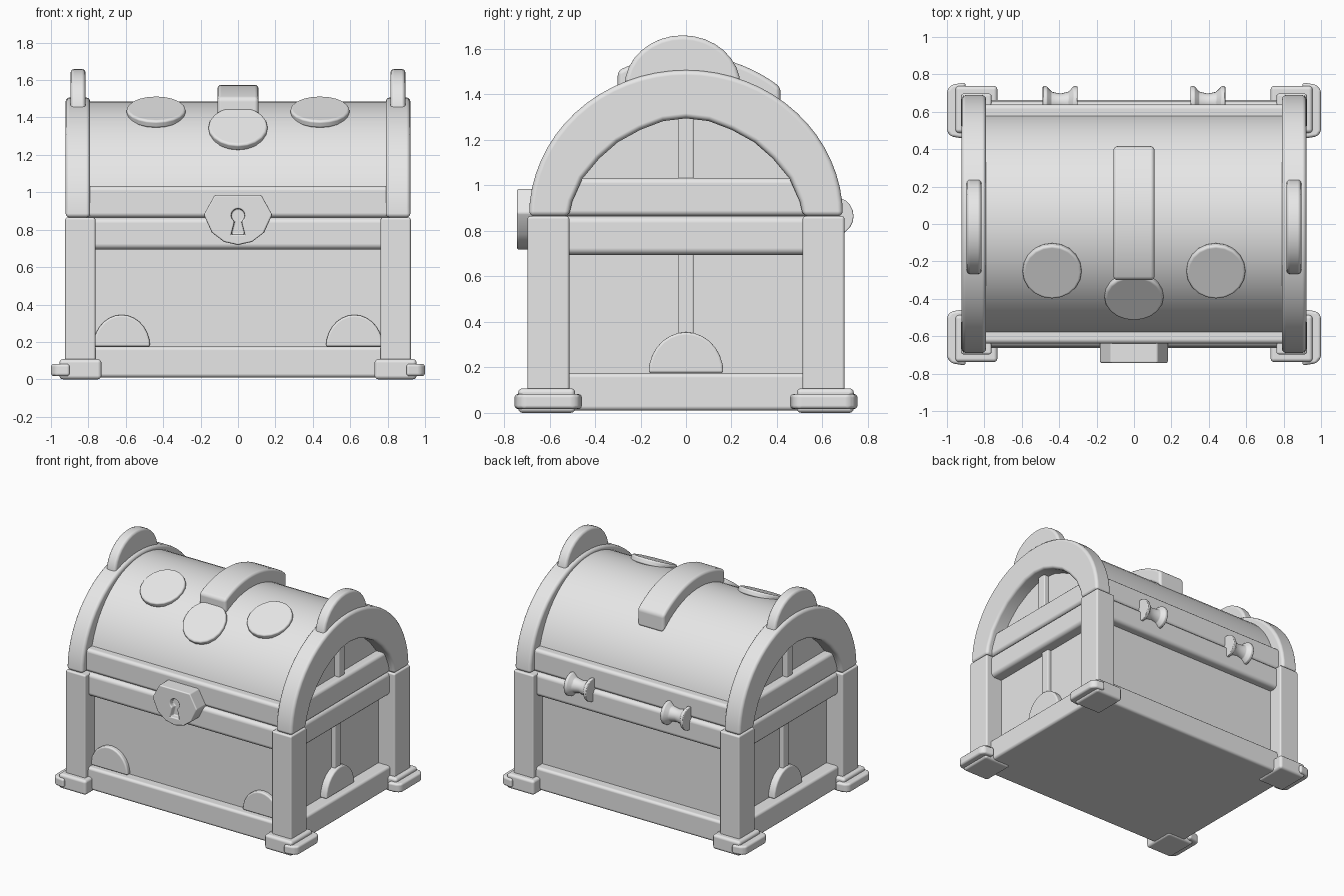
import bpy, bmesh, math
from mathutils import Matrix, Vector

old = bpy.data.objects.get("Cube")
if old:
    bpy.data.objects.remove(old, do_unlink=True)

grey = bpy.data.materials.new("light_grey")
grey.use_nodes = True
grey.diffuse_color = (0.8, 0.8, 0.8, 1)
grey.node_tree.nodes["Principled BSDF"].inputs["Base Color"].default_value = (0.8, 0.8, 0.8, 1)


def finish(name, bm, bevel=0.0):
    bmesh.ops.recalc_face_normals(bm, faces=bm.faces)
    mesh = bpy.data.meshes.new(name)
    bm.to_mesh(mesh)
    bm.free()
    mesh.materials.append(grey)
    obj = bpy.data.objects.new(name, mesh)
    bpy.context.scene.collection.objects.link(obj)
    bpy.ops.object.select_all(action='DESELECT')
    obj.select_set(True)
    bpy.context.view_layer.objects.active = obj
    bpy.ops.object.shade_smooth_by_angle(angle=math.radians(35))
    if bevel:
        mod = obj.modifiers.new("soft_edges", 'BEVEL')
        mod.width, mod.segments = bevel, 3
        mod.limit_method, mod.angle_limit = 'ANGLE', math.radians(35)
        mod.harden_normals = True
    return obj


def box(name, lo, hi, bevel=0.0):
    lo, hi = Vector(lo), Vector(hi)
    bm = bmesh.new()
    place = Matrix.Translation((lo + hi) / 2) @ Matrix.Diagonal((*(hi - lo), 1))
    bmesh.ops.create_cube(bm, size=1, matrix=place)
    return finish(name, bm, bevel)


def prism(name, points, axis, start, end, bevel=0.0):
    """Extrude an outline of the two other coordinates along the given axis."""
    bm = bmesh.new()
    k = 'XYZ'.index(axis)
    verts = []
    for point in points:
        co = list(point)
        co.insert(k, start)
        verts.append(bm.verts.new(co))
    step = [0, 0, 0]
    step[k] = end - start
    face = bm.faces.new(verts)
    new = bmesh.ops.extrude_face_region(bm, geom=[face])["geom"]
    bmesh.ops.translate(bm, vec=step, verts=[v for v in new if isinstance(v, bmesh.types.BMVert)])
    return finish(name, bm, bevel)


def arc(width, height, base, a0=0, a1=180, steps=32, centre=0):
    angles = [math.radians(a0 + (a1 - a0) * i / steps) for i in range(steps + 1)]
    return [(centre + width * math.cos(a), base + height * math.sin(a)) for a in angles]


SPRING = 0.865  # height where the lid meets the body
SIDES = (("left", 1), ("right", -1))
ENDS = (("front", -1), ("back", 1))

# Body, rails and rims
box("body", (-0.79, -0.59, 0.02), (0.79, 0.59, 0.8))
box("bottom_rail", (-0.885, -0.662, 0.01), (0.885, 0.662, 0.175), 0.02)
box("body_rim", (-0.88, -0.655, 0.695), (0.88, 0.655, SPRING), 0.03)
box("lid_rim", (-0.88, -0.64, SPRING), (0.88, 0.64, 1.033), 0.025)

# Barrel lid
prism("lid_barrel", arc(0.6, 0.62, SPRING), 'X', -0.815, 0.815)

# Arch outline: outer curve, then the flatter inner curve
half = [(0.515, SPRING), (0.5, 0.93), (0.455, 1.03), (0.38, 1.12), (0.3, 1.19), (0.2, 1.245), (0.1, 1.283)]
inner = [(-y, z) for y, z in half] + [(0, 1.295)] + half[::-1]
arch = arc(0.69, 0.642, SPRING) + inner

for side, s in SIDES:
    prism(side + "_lid_arch", arch, 'X', s * 0.79, s * 0.922, 0.022)

    # Side ribs and half-round plates
    for part, x, z0, z1 in (("body", 0.82, 0.1, 0.75), ("lid", 0.852, 1.0, 1.33)):
        lo, hi = sorted((s * 0.75, s * x))
        box(f"{side}_{part}_rib", (lo, -0.034, z0), (hi, 0.034, z1), 0.008)
    prism(side + "_side_plate", arc(0.165, 0.18, 0.175, steps=14), 'X', s * 0.77, s * 0.84, 0.012)

    # Ear on top of the arch
    ear = arc(0.255, 0.225, 1.435, steps=16, centre=-0.015)
    prism(side + "_ear", ear, 'X', s * 0.815, s * 0.895, 0.02)

    # Half-round plate on the front
    prism(side + "_front_plate", arc(0.152, 0.17, 0.175, steps=14, centre=s * 0.622),
          'Y', -0.57, -0.622, 0.012)

    for end, e in ENDS:
        # Corner posts and their feet
        def corner(part, xs, ys, zs, bevel):
            x, y = sorted(s * v for v in xs), sorted(e * v for v in ys)
            box(f"{end}_{side}_{part}", (x[0], y[0], zs[0]), (x[1], y[1], zs[1]), bevel)
        corner("post", (0.762, 0.924), (0.513, 0.697), (0.02, SPRING), 0.012)
        corner("foot", (0.73, 0.955), (0.487, 0.738), (0.0, 0.108), 0.02)

        # Tapered guard around the outside of the foot
        guard = [(0.9, 0.757), (0.975, 0.745), (1, 0.715), (1, 0.495), (0.98, 0.468), (0.9, 0.455)]
        prism(f"{end}_{side}_foot_guard", [(s * x, e * y) for x, y in guard], 'Z', 0.017, 0.083, 0.016)

    # Spool hinges on the back
    spool = [(-0.093, 0), (-0.093, 0.085), (-0.072, 0.085), (-0.045, 0.055)]
    spool += [(0, 0.045)] + [(-x, r) for x, r in spool[::-1]]
    bm = bmesh.new()
    verts = [bm.verts.new((s * 0.395 + x, 0.652, SPRING + r)) for x, r in spool]
    edges = [bm.edges.new(pair) for pair in zip(verts, verts[1:])]
    bmesh.ops.spin(bm, geom=verts + edges, cent=(0, 0.652, SPRING), axis=(1, 0, 0),
                   angle=math.tau, steps=20)
    bmesh.ops.remove_doubles(bm, verts=bm.verts, dist=0.0005)
    finish(side + "_hinge", bm, 0.006)


# Round plates lying on the barrel
def lid_disc(name, x, y):
    root = math.sqrt(1 - (y / 0.6) ** 2)
    tilt = math.atan(0.62 / 0.6 * (-y / 0.6) / root)
    bm = bmesh.new()
    place = Matrix.Translation((x, y, SPRING + 0.62 * root)) @ Matrix.Rotation(tilt, 4, 'X')
    bmesh.ops.create_cone(bm, cap_ends=True, segments=20, radius1=0.158, radius2=0.158,
                          depth=0.045, matrix=place)
    finish(name, bm, 0.014)


for side, s in SIDES:
    lid_disc(side + "_lid_disc", s * 0.438, -0.25)
lid_disc("clasp_disc", 0, -0.385)

# Thick strap over the top of the lid
strap = arc(0.69, 0.71, SPRING, 53, 115.8, 16) + arc(0.6, 0.61, SPRING, 120, 46, 16)
prism("lid_strap", strap, 'X', -0.11, 0.11, 0.022)

# Lock plate with a cut keyhole, cut before its edges are softened
edge = [(0.125, 0.985), (0.183, 0.88), (0.14, 0.785), (0.075, 0.735)]
lock = edge + [(0, 0.718)] + [(-x, z) for x, z in edge[::-1]]
plate = prism("lock_plate", lock, 'Y', -0.62, -0.743, 0.014)
keyhole = arc(0.036, 0.036, 0.876, -60, 240, 16) + [(-0.036, 0.775), (0.036, 0.775)]
cutter = prism("keyhole_cutter", keyhole, 'Y', -0.8, -0.705)
cutter.hide_render = True
cutter.hide_viewport = True
cut = plate.modifiers.new("keyhole", 'BOOLEAN')
cut.operation, cut.object, cut.solver = 'DIFFERENCE', cutter, 'EXACT'
plate.modifiers.move(1, 0)
